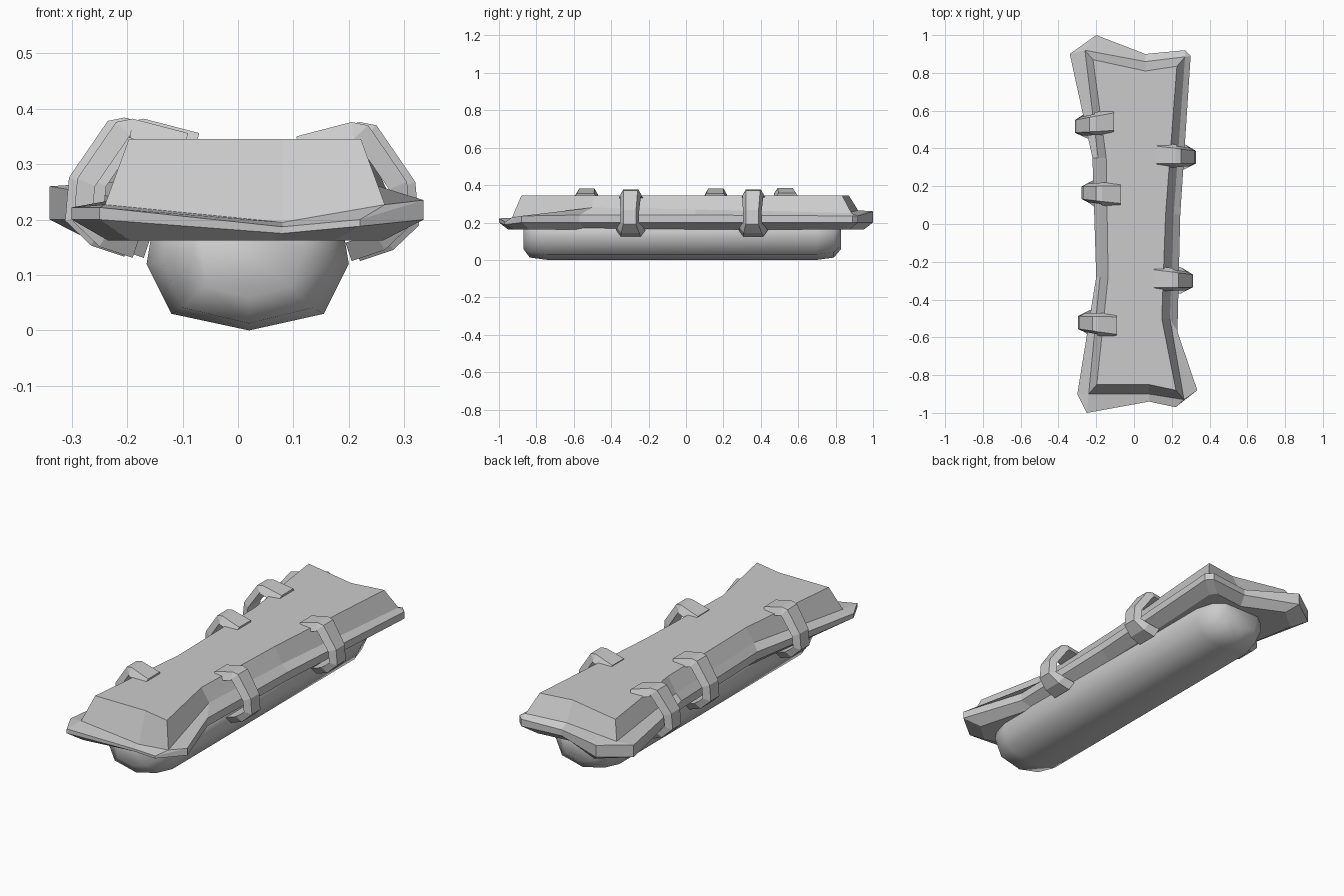
import bpy, bmesh, math
from mathutils import Vector

cube = bpy.data.objects.get("Cube")
if cube:
    bpy.data.objects.remove(cube, do_unlink=True)

GREY = 0.6
grey = bpy.data.materials.new("plain grey")
grey.use_nodes = True
colour = (GREY, GREY, GREY, 1)
grey.diffuse_color = colour
grey.node_tree.nodes["Principled BSDF"].inputs["Base Color"].default_value = colour


def loft(name, rings, closed=True):
    """Skin a list of equal rings of points and cap both ends."""
    bm = bmesh.new()
    loops = [[bm.verts.new(p) for p in ring] for ring in rings]
    for a, b in zip(loops, loops[1:]):
        count = len(a)
        for i in range(count):
            j = (i + 1) % count
            bm.faces.new((a[i], a[j], b[j], b[i]))
    bm.faces.new(loops[0][::-1])
    bm.faces.new(loops[-1])
    bmesh.ops.remove_doubles(bm, verts=bm.verts, dist=0.001)
    bmesh.ops.recalc_face_normals(bm, faces=bm.faces)
    mesh = bpy.data.meshes.new(name)
    bm.to_mesh(mesh)
    bm.free()
    mesh.materials.append(grey)
    obj = bpy.data.objects.new(name, mesh)
    bpy.context.collection.objects.link(obj)
    return obj


def sign(v):
    return math.copysign(1, v)


# Plank: each pair is a rim point and the shoulder point beside it
outline = [
    ((-.25, -1, .222), (-.24, -.9, .227)),
    ((.08, -.94, .187), (.08, -.9, .195)),
    ((.22, -.97, .2), (.265, -.93, .227)),
    ((.335, -.88, .235), (.265, -.93, .227)),
    ((.23, -.57, .24), (.19, -.5, .28)),
    ((.245, .05, .24), (.21, .05, .27)),
    ((.3, .89, .235), (.27, .885, .25)),
    ((.27, .92, .235), (.27, .885, .25)),
    ((.06, .9, .23), (.06, .86, .25)),
    ((-.2, 1, .26), (-.26, .92, .265)),
    ((-.34, .9, .26), (-.26, .92, .265)),
    ((-.22, .35, .24), (-.19, .35, .27)),
    ((-.2, -.28, .24), (-.18, -.28, .28)),
    ((-.3, -.9, .222), (-.24, -.9, .227)),
]


def top_point(p):
    x, y, z = p
    if abs(x) > .1:
        x -= .043 * sign(x)
    if abs(y) > .8:
        y -= .05 * sign(y)
    return (x, y, .345)


rim = [r for r, s in outline]
shoulder = [s for r, s in outline]
base = [(x * .78, y * .95, .162) for x, y, z in rim]
rim_low = [(x, y, min(.2, z - .012)) for x, y, z in rim]
loft("plank", [base, rim_low, rim, shoulder, [top_point(p) for p in shoulder]])

# Rounded log half sunk into the plank
section = [(-.15, .21), (-.165, .12), (-.12, .03), (.02, 0),
           (.155, .03), (.2, .12), (.185, .21)]


def log_ring(y, width, lift):
    return [(.018 + (x - .018) * width, y, z + lift * (.21 - z)) for x, z in section]


log = loft("log", [log_ring(-.87, .55, .28), log_ring(-.835, .85, .06),
                   log_ring(-.74, 1, 0), log_ring(.7, 1, 0),
                   log_ring(.79, .85, .06), log_ring(.83, .55, .28)])
for poly in log.data.polygons:
    poly.use_smooth = True

# Straps hooked over the plank edges: outer path as (reach, height, half width)
strap_path = [(.0, .35, .068), (.1, .376, .06), (.13, .37, .056), (.2, .268, .05),
              (.207, .19, .05), (.16, .145, .07), (.1, .125, .078)]
THICK = .035


def strap(name, side, start, y, rise, skew):
    pts = [Vector((r, z)) for r, z, w in strap_path]
    rings = []
    for i, (reach, height, half) in enumerate(strap_path):
        along = pts[min(i + 1, len(pts) - 1)] - pts[max(i - 1, 0)]
        along.normalize()
        inward = Vector((along.y, -along.x)) * THICK
        outer = pts[i]
        inner = outer + inward
        mid = y + skew * (.1 - reach)

        def at(p, w):
            return (side * (start + p.x), mid + w, p.y + rise)

        rings.append([at(inner, -half), at(outer, -half * .68),
                      at(outer, half * .68), at(inner, half)])
    loft(name, rings)


strap("left_strap_front", 1, .105, -.295, 0, .06)
strap("left_strap_back", 1, .12, .36, 0, .06)
strap("right_strap_front", -1, .09, -.53, .006, -.08)
strap("right_strap_middle", -1, .07, .16, .006, -.05)
strap("right_strap_back", -1, .105, .53, .008, .12)
